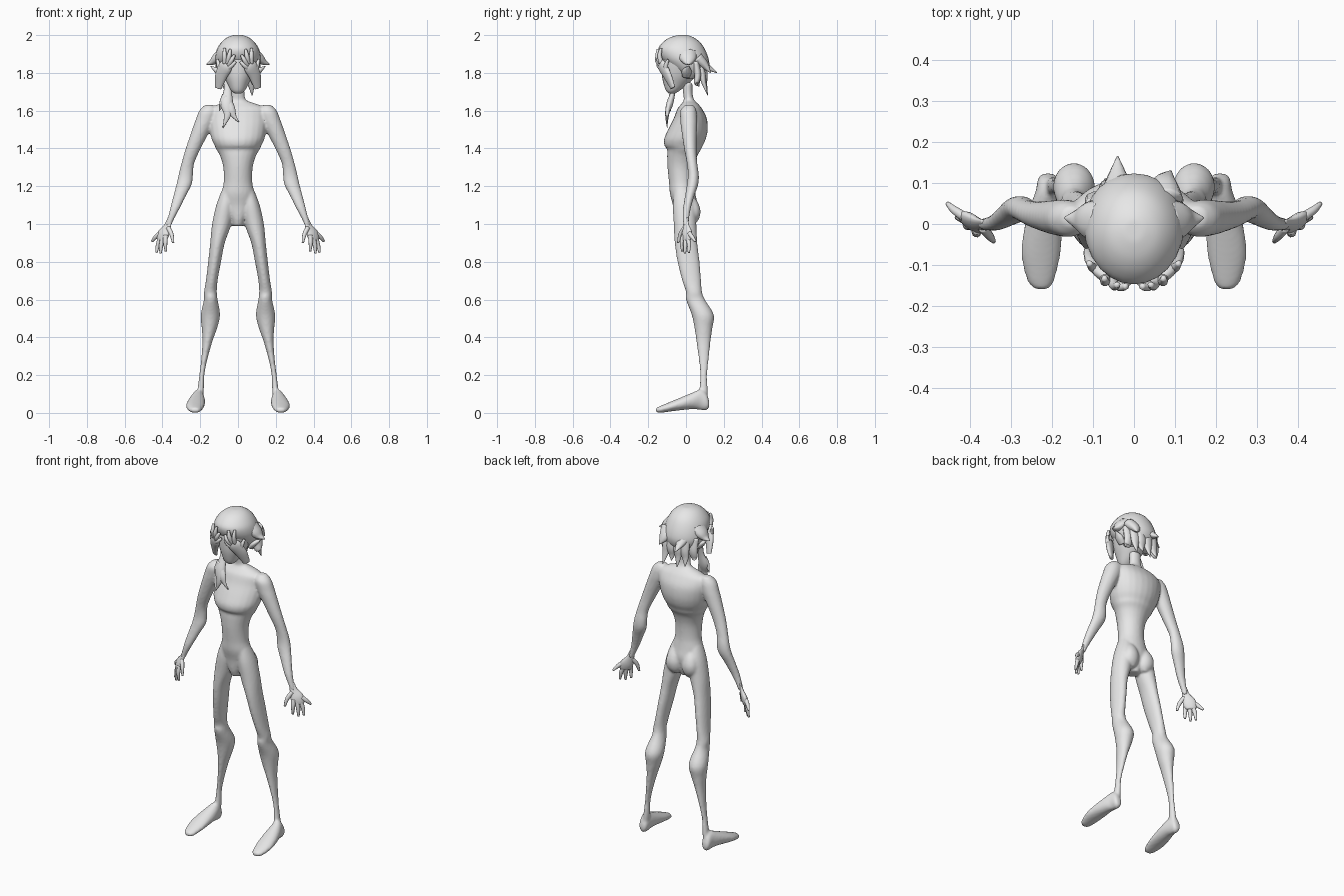
import bpy, bmesh, math
from mathutils import Vector

skin = bpy.data.materials.new("plain_grey")
skin.diffuse_color = (0.8, 0.8, 0.8, 1)


def smooth_rows(rows, steps=4):
    """Catmull-Rom interpolation through rows of numbers."""
    out = []
    for i in range(len(rows) - 1):
        a, b, c, d = (rows[max(i - 1, 0)], rows[i], rows[i + 1],
                      rows[min(i + 2, len(rows) - 1)])
        for s in range(steps):
            t = s / steps
            out.append([0.5 * (2 * q + (r - p) * t + (2 * p - 5 * q + 4 * r - w) * t * t
                               + (3 * q - p - 3 * r + w) * t ** 3)
                        for p, q, r, w in zip(a, b, c, d)])
    out.append(list(rows[-1]))
    return out


def bridge(bm, rings):
    """Closed surface through a list of rings."""
    loops = [[bm.verts.new(p) for p in ring] for ring in rings]
    n = len(loops[0])
    for a, b in zip(loops, loops[1:]):
        for i in range(n):
            j = (i + 1) % n
            bm.faces.new((a[i], a[j], b[j], b[i]))
    bm.faces.new(loops[0][::-1])
    bm.faces.new(loops[-1])


def loft(bm, rows, side=1, axis="z", n=24):
    """Rows (t, x0, x1, b0, b1): ellipses fitted to outline extents along an axis."""
    rings = []
    for t, x0, x1, b0, b1 in smooth_rows(rows):
        ring = []
        for k in range(n):
            a = math.tau * k / n
            x = side * ((x0 + x1) / 2 + (x1 - x0) / 2 * math.cos(a))
            b = (b0 + b1) / 2 + (b1 - b0) / 2 * math.sin(a)
            ring.append((x, b, t) if axis == "z" else (x, t, b))
        rings.append(ring)
    bridge(bm, rings)


def tube(bm, pts, wide=(1, 0, 0), flat=1.0, n=10):
    """Points (x, y, z, radius): tapered tube, flattened across the wide direction."""
    pts = smooth_rows(pts)
    pos = [Vector(p[:3]) for p in pts]
    rings = []
    for i, p in enumerate(pos):
        d = (pos[min(i + 1, len(pos) - 1)] - pos[max(i - 1, 0)]).normalized()
        u = Vector(wide)
        u = (u - d * u.dot(d)).normalized()
        v = d.cross(u) * flat
        r = max(pts[i][3], 0.001)
        rings.append([p + r * (u * math.cos(math.tau * k / n) + v * math.sin(math.tau * k / n))
                      for k in range(n)])
    bridge(bm, rings)


def finish(name, bm, mirror=False):
    bmesh.ops.recalc_face_normals(bm, faces=bm.faces)
    for f in bm.faces:
        f.smooth = True
    me = bpy.data.meshes.new(name)
    bm.to_mesh(me)
    bm.free()
    me.materials.append(skin)
    ob = bpy.data.objects.new(name, me)
    bpy.context.collection.objects.link(ob)
    if mirror:
        ob.modifiers.new("mirror", "MIRROR").use_mirror_merge = False
    return ob


# Body: torso with neck, legs, feet, arms and buttocks fused into one skin
torso = [(.99, .03, -.045, .03), (1.03, .045, -.06, .045), (1.10, .085, -.07, .06),
         (1.16, .088, -.085, .05), (1.22, .076, -.09, .042), (1.30, .078, -.098, .045),
         (1.36, .095, -.1, .06), (1.395, .115, -.1, .08), (1.415, .124, -.114, .088),
         (1.45, .14, -.116, .105), (1.5, .15, -.095, .115), (1.56, .155, -.065, .11),
         (1.61, .15, -.045, .085), (1.635, .1, -.025, .065), (1.655, .045, -.012, .045),
         (1.69, .035, -.015, .035), (1.75, .035, -.02, .035)]
leg = [(1.18, .03, .085, -.06, .02), (1.1, .02, .115, -.07, .05), (1.0, .035, .137, -.065, .055),
       (.9, .07, .147, -.06, .06), (.8, .09, .158, -.045, .072), (.7, .108, .17, -.02, .08),
       (.64, .112, .18, 0, .085), (.6, .108, .18, 0, .1), (.52, .095, .197, .03, .147),
       (.45, .11, .192, .045, .14), (.38, .135, .188, .055, .13), (.28, .163, .195, .068, .12),
       (.2, .178, .205, .075, .112), (.12, .181, .215, .07, .115), (.05, .185, .225, .06, .115)]
foot = [(.123, .195, .225, .03, .06), (.11, .185, .235, .015, .1), (.08, .18, .24, .015, .125),
        (.04, .175, .255, .02, .11), (-.02, .175, .27, .015, .085), (-.08, .18, .275, .008, .06),
        (-.14, .195, .26, 0, .035), (-.16, .21, .24, .005, .025)]
arm = [(1.63, .13, .175, -.005, .04), (1.6, .11, .205, -.03, .055), (1.55, .12, .225, -.03, .06),
       (1.5, .145, .243, -.025, .058), (1.4, .197, .277, -.01, .055), (1.32, .232, .3, .005, .06),
       (1.26, .238, .315, .01, .068), (1.21, .245, .326, .005, .065),
       (1.15, .275, .342, -.005, .045), (1.08, .31, .36, -.016, .025),
       (1.02, .341, .375, -.016, .016), (.99, .353, .385, -.014, .014)]
buttock = [(1.0, .03, .06, .02, .05), (1.03, .01, .095, 0, .07), (1.07, .008, .1, 0, .077),
           (1.11, .015, .09, 0, .065), (1.14, .03, .07, .01, .045)]
bm = bmesh.new()
loft(bm, [(z, -x, x, f, b) for z, x, f, b in torso])
for s in (1, -1):
    loft(bm, leg, s)
    loft(bm, foot, s, "y")
    loft(bm, arm, s)
    loft(bm, buttock, s)
body = finish("body", bm)
mod = body.modifiers.new("fuse", "REMESH")
mod.mode, mod.voxel_size, mod.use_smooth_shade = "VOXEL", 0.007, True
mod = body.modifiers.new("soften", "SMOOTH")
mod.factor, mod.iterations = 0.5, 5

# Hanging hands: flat palm, four fingers and a thumb
bm = bmesh.new()
spread = (.78, .62, 0)
tube(bm, [(.36, 0, 1.03, .015), (.373, 0, .99, .022), (.393, .004, .95, .037),
          (.405, .006, .92, .032), (.407, .006, .91, .02)], spread, .45, 14)
for base, mid, tip in [((.383, -.014, .94), (.385, -.022, .9), (.382, -.02, .855)),
                       ((.398, -.002, .93), (.407, -.004, .885), (.41, -.006, .843)),
                       ((.41, .01, .93), (.424, .016, .89), (.432, .015, .848)),
                       ((.415, .018, .95), (.437, .033, .93), (.455, .05, .908)),
                       ((.37, -.008, .98), (.352, -.03, .945), (.343, -.042, .9))]:
    tube(bm, [base + (.013,), mid + (.0115,), tip + (.006,)], spread, .9)
finish("hands", bm, True)

# Head: tapering face with a small chin
bm = bmesh.new()
loft(bm, [(1.69, -.015, .015, -.09, -.06), (1.705, -.035, .035, -.105, -.035),
          (1.74, -.055, .055, -.118, .01), (1.79, -.08, .08, -.128, .055),
          (1.86, -.1, .1, -.13, .08), (1.92, -.095, .095, -.12, .075),
          (1.96, -.05, .05, -.08, .03)])
finish("head", bm)

# Hair cap
bm = bmesh.new()
loft(bm, [(1.77, -.075, .075, -.02, .07), (1.8, -.1, .1, -.055, .108),
          (1.84, -.118, .118, -.1, .123), (1.88, -.122, .122, -.135, .118),
          (1.925, -.112, .112, -.147, .1), (1.96, -.09, .09, -.125, .077),
          (1.985, -.062, .062, -.09, .045), (1.998, -.03, .03, -.05, .015),
          (2.0, -.008, .008, -.025, -.008)])
finish("hair_cap", bm)

# Pointed locks at the back of the head
bm = bmesh.new()
for x, top, tx, ty, tz in [(-.09, .05, -.105, .07, 1.73), (-.055, .08, -.07, .11, 1.7),
                           (-.015, .085, -.02, .115, 1.685), (.03, .085, .025, .105, 1.71),
                           (.065, .075, .075, .115, 1.68), (.09, .05, .1, .06, 1.74)]:
    tube(bm, [(x, top, 1.86, .03), (x, top + .012, 1.79, .03),
              ((x + tx) / 2, (top + ty) / 2, 1.745, .021), (tx, ty, tz, .002)], (1, 0, 0), .6)
for x, tx, ty, tz in [(-.04, -.04, .165, 1.8), (.075, .09, .13, 1.8)]:
    tube(bm, [(x, .06, 1.88, .045), (x, .1, 1.84, .032), (tx, ty, tz, .002)], (1, 0, 0), .7)
finish("back_locks", bm)

# Pointed side locks and ears
bm = bmesh.new()
tube(bm, [(.085, .005, 1.9, .055), (.115, .01, 1.875, .045), (.14, .012, 1.855, .025),
          (.17, .015, 1.845, .002)], (0, 1, 0), .6)
tube(bm, [(.085, 0, 1.78, .02), (.11, .005, 1.81, .026), (.145, .015, 1.835, .003)],
     (0, 1, 0), .6)
finish("side_locks", bm, True)

# Ragged lock hanging over the chest
bm = bmesh.new()
for pts in ([(-.06, -.05, 1.78, .018), (-.055, -.065, 1.71, .02), (-.06, -.085, 1.64, .034),
             (-.055, -.1, 1.58, .02), (-.08, -.1, 1.51, .002)],
            [(-.06, -.08, 1.67, .02), (-.04, -.095, 1.61, .025), (-.02, -.1, 1.57, .012),
             (.005, -.1, 1.54, .002)],
            [(-.065, -.08, 1.68, .02), (-.085, -.085, 1.64, .014), (-.098, -.08, 1.6, .002)]):
    tube(bm, pts, (1, 0, 0), .55)
finish("chest_lock", bm)

# Loose hands covering the face
bm = bmesh.new()
across = (.7, .2, .7)
tube(bm, [(.105, -.07, 1.72, .02), (.1, -.08, 1.745, .026), (.088, -.1, 1.79, .035),
          (.065, -.125, 1.835, .038), (.05, -.135, 1.86, .022)], across, .5, 14)
for base, tip in [((.055, -.128, 1.82), (.012, -.143, 1.86)),
                  ((.05, -.135, 1.84), (.018, -.152, 1.895)),
                  ((.055, -.135, 1.85), (.04, -.148, 1.925)),
                  ((.07, -.13, 1.85), (.072, -.132, 1.93)),
                  ((.09, -.1, 1.8), (.11, -.095, 1.87))]:
    mid = tuple((a + b) / 2 + o for a, b, o in zip(base, tip, (0, -.009, 0)))
    tube(bm, [base + (.013,), mid + (.012,), tip + (.007,)], (1, 0, .3))
finish("face_hands", bm, True)
